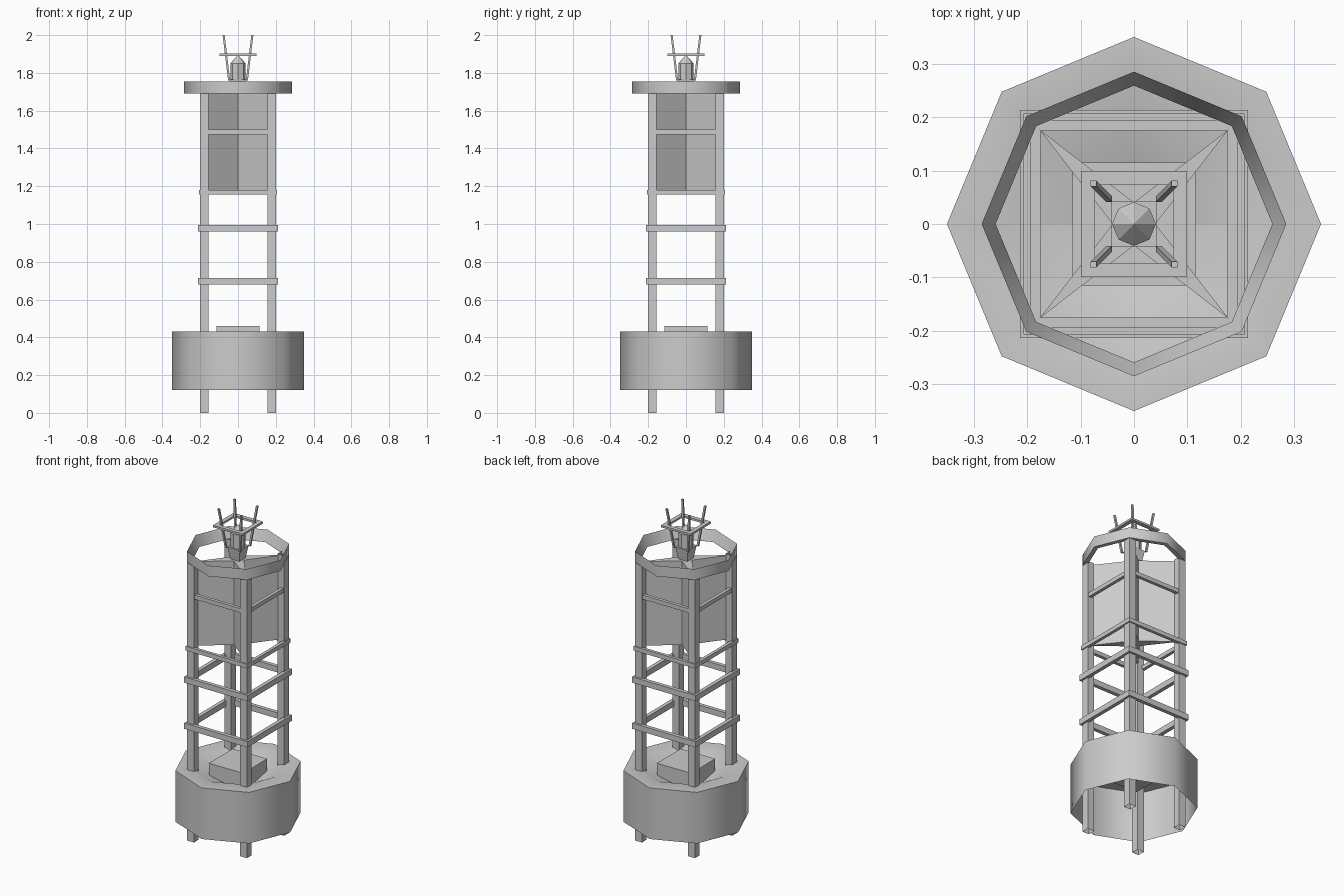
import bpy, math
from mathutils import Vector

if "Cube" in bpy.data.objects:
    bpy.data.objects.remove(bpy.data.objects["Cube"])


def mesh(name, verts, faces, smooth=False):
    me = bpy.data.meshes.new(name)
    me.from_pydata(verts, [], faces)
    me.update()
    ob = bpy.data.objects.new(name, me)
    bpy.context.collection.objects.link(ob)
    if smooth:
        bpy.context.view_layer.objects.active = ob
        ob.select_set(True)
        bpy.ops.object.shade_smooth_by_angle(angle=math.radians(50))
        ob.select_set(False)
    return ob


def lathe(name, profile, n=8, turn=0.0, closed=False, smooth=False):
    """Spin (radius, z) points into an n-sided shell; closed joins last to first."""
    verts = [(r * math.cos(turn + math.tau * i / n), r * math.sin(turn + math.tau * i / n), z)
             for r, z in profile for i in range(n)]
    m = len(profile)
    faces = []
    for j in range(m if closed else m - 1):
        a, b = j * n, (j + 1) % m * n
        faces += [(a + i, a + (i + 1) % n, b + (i + 1) % n, b + i) for i in range(n)]
    return mesh(name, verts, faces, smooth)


def square_frame(name, outer, inner, z0, z1):
    s = math.sqrt(2)
    return lathe(name, [(outer * s, z0), (outer * s, z1), (inner * s, z1), (inner * s, z0)],
                 4, math.pi / 4, True)


def beam(name, p, q, w, caps=True):
    """Square bar between two points, cut level at both ends."""
    h = w / 2
    ring = [(-h, -h), (h, -h), (h, h), (-h, h)]
    verts = [(c[0] + x, c[1] + y, c[2]) for c in (p, q) for x, y in ring]
    faces = [(i, (i + 1) % 4, 4 + (i + 1) % 4, 4 + i) for i in range(4)]
    if caps:
        faces += [(3, 2, 1, 0), (4, 5, 6, 7)]
    return mesh(name, verts, faces)


# float: open underneath, with a dished deck
lathe("float", [(0.35, 0.12), (0.35, 0.43), (0.25, 0.43), (0.001, 0.31)], smooth=True)
beam("deck_hatch", (0, 0, 0.33), (0, 0, 0.46), 0.23)

# four hollow legs and four light-frame prongs
for i, (sx, sy) in enumerate([(-1, -1), (1, -1), (1, 1), (-1, 1)]):
    beam(f"leg_{i}", (sx * 0.178, sy * 0.178, 0), (sx * 0.178, sy * 0.178, 1.70), 0.045, caps=False)
    beam(f"prong_{i}", (sx * 0.047, sy * 0.047, 1.76), (sx * 0.076, sy * 0.076, 2.0), 0.011)

# square rails around the tower
square_frame("lower_rail", 0.213, 0.19, 0.68, 0.715)
square_frame("middle_rail", 0.213, 0.19, 0.96, 0.995)
square_frame("upper_rail", 0.207, 0.188, 1.155, 1.18)
square_frame("panel_rail", 0.195, 0.175, 1.475, 1.50)

# cross-shaped reflector: thin four-pointed star prism
star = []
for i in range(8):
    r = 0.25 if i % 2 else 0.04
    a = i * math.pi / 4
    star.append((r * math.cos(a), r * math.sin(a)))
verts = [(x, y, z) for z in (1.18, 1.69) for x, y in star]
faces = [(i, (i + 1) % 8, 8 + (i + 1) % 8, 8 + i) for i in range(8)]
faces += [tuple(reversed(range(8))), tuple(range(8, 16))]
mesh("reflector", verts, faces)

# top band, sloped on its inner side
lathe("top_band", [(0.285, 1.69), (0.285, 1.755), (0.259, 1.69)], closed=True, smooth=True)

# lantern on its base, with the guard frame
s = math.sqrt(2)
lathe("lantern_base", [(0.001, 1.69), (0.03 * s, 1.69), (0.042 * s, 1.765), (0.001, 1.765)],
      4, math.pi / 4)
lathe("lantern", [(0.041, 1.765), (0.041, 1.85), (0.0005, 1.895)])
square_frame("guard_frame", 0.099, 0.074, 1.89, 1.902)
